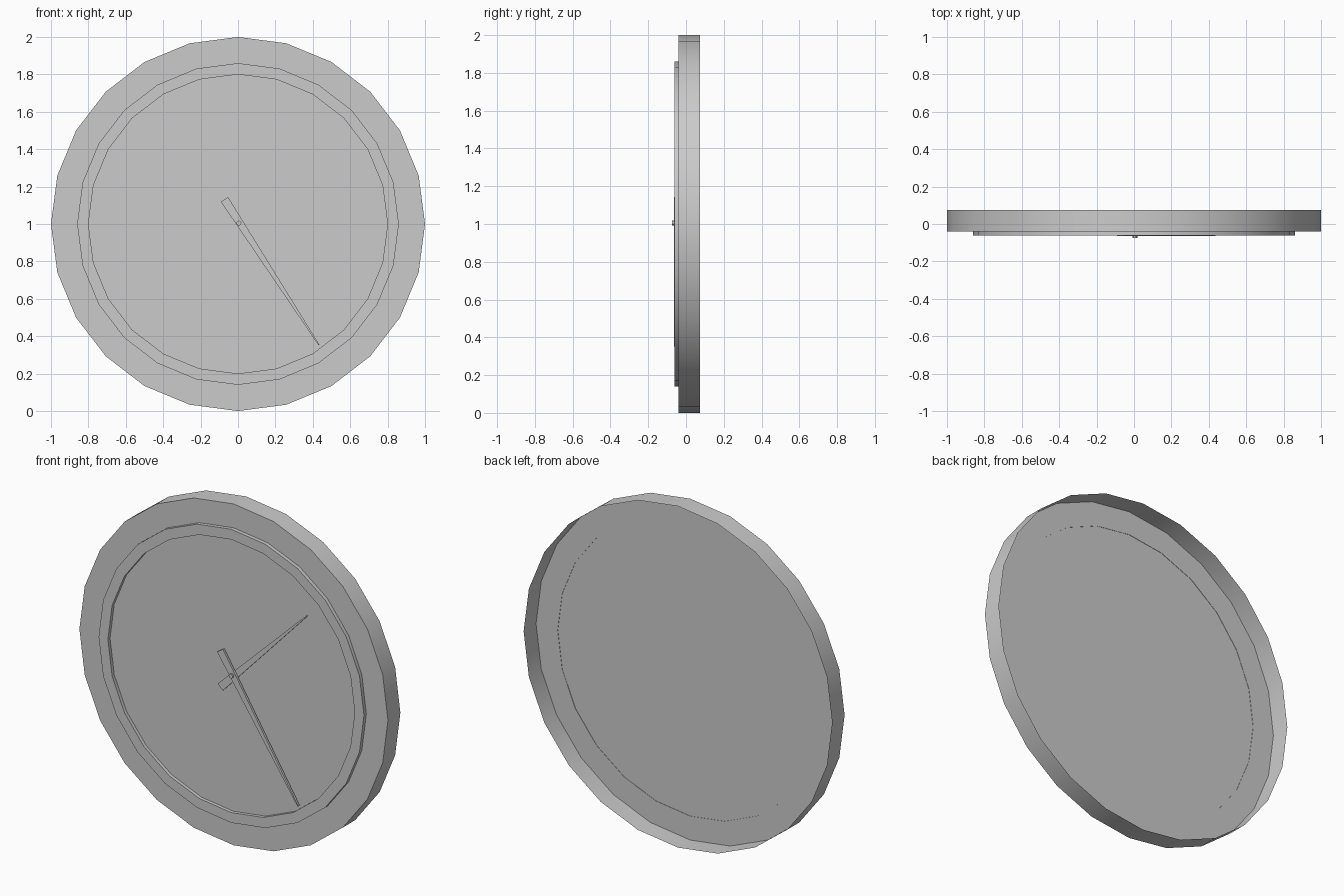
import bpy, bmesh, math
from mathutils import Vector

if "Cube" in bpy.data.objects:
    bpy.data.objects.remove(bpy.data.objects["Cube"])


def finish(name, bm, smooth=True):
    bmesh.ops.recalc_face_normals(bm, faces=bm.faces)
    me = bpy.data.meshes.new(name)
    bm.to_mesh(me)
    bm.free()
    ob = bpy.data.objects.new(name, me)
    bpy.context.collection.objects.link(ob)
    if smooth:
        bpy.ops.object.select_all(action='DESELECT')
        bpy.context.view_layer.objects.active = ob
        ob.select_set(True)
        bpy.ops.object.shade_smooth_by_angle(angle=math.radians(30))
    return ob


def lathe(name, profile, sides=24, centre=(0, 1), closed=False, cap_end=False):
    """Sweep (radius, y) points round the y axis."""
    bm = bmesh.new()
    rings = []
    for r, y in profile:
        ring = []
        for i in range(sides):
            a = math.tau * i / sides
            ring.append(bm.verts.new((centre[0] + r * math.sin(a), y,
                                      centre[1] + r * math.cos(a))))
        rings.append(ring)
    pairs = list(zip(rings, rings[1:]))
    if closed:
        pairs.append((rings[-1], rings[0]))
    for p, q in pairs:
        for i in range(sides):
            j = (i + 1) % sides
            bm.faces.new((p[i], p[j], q[j], q[i]))
    if cap_end:
        bm.faces.new(rings[-1])
    return finish(name, bm)


def hand(name, tail, tip, half_width, y_back, y_front):
    """Thin bar tapering from a wide tail to a fine tip; points are (x, z)."""
    a, b = Vector(tail), Vector(tip)
    d = (b - a).normalized()
    n = Vector((-d.y, d.x))
    outline = [a + n * half_width, a - n * half_width, b - n * 0.003, b + n * 0.003]
    bm = bmesh.new()
    face = bm.faces.new([bm.verts.new((p.x, y_back, p.y)) for p in outline])
    res = bmesh.ops.extrude_face_region(bm, geom=[face], use_keep_orig=True)
    for v in res['geom']:
        if isinstance(v, bmesh.types.BMVert):
            v.co.y = y_front
    return finish(name, bm, False)


# open-backed case: side wall and front border
lathe("clock_case", [(1, 0.075), (1, -0.04), (0.86, -0.04)])

# dial, closing the opening in the border
lathe("dial", [(0.86, -0.04), (0.86, -0.042)], cap_end=True)

# raised ring round the dial
lathe("dial_ring", [(0.86, -0.042), (0.86, -0.062), (0.80, -0.062), (0.80, -0.042)])

# hands and centre pin
hand("hour_hand", (-0.08, 0.909), (0.481, 1.476), 0.023, -0.042, -0.05)
hand("minute_hand", (-0.072, 1.131), (0.433, 0.353), 0.023, -0.051, -0.064)
lathe("centre_pin", [(0.013, -0.042), (0.013, -0.075)], sides=12,
      centre=(0.005, 1.005), cap_end=True)
